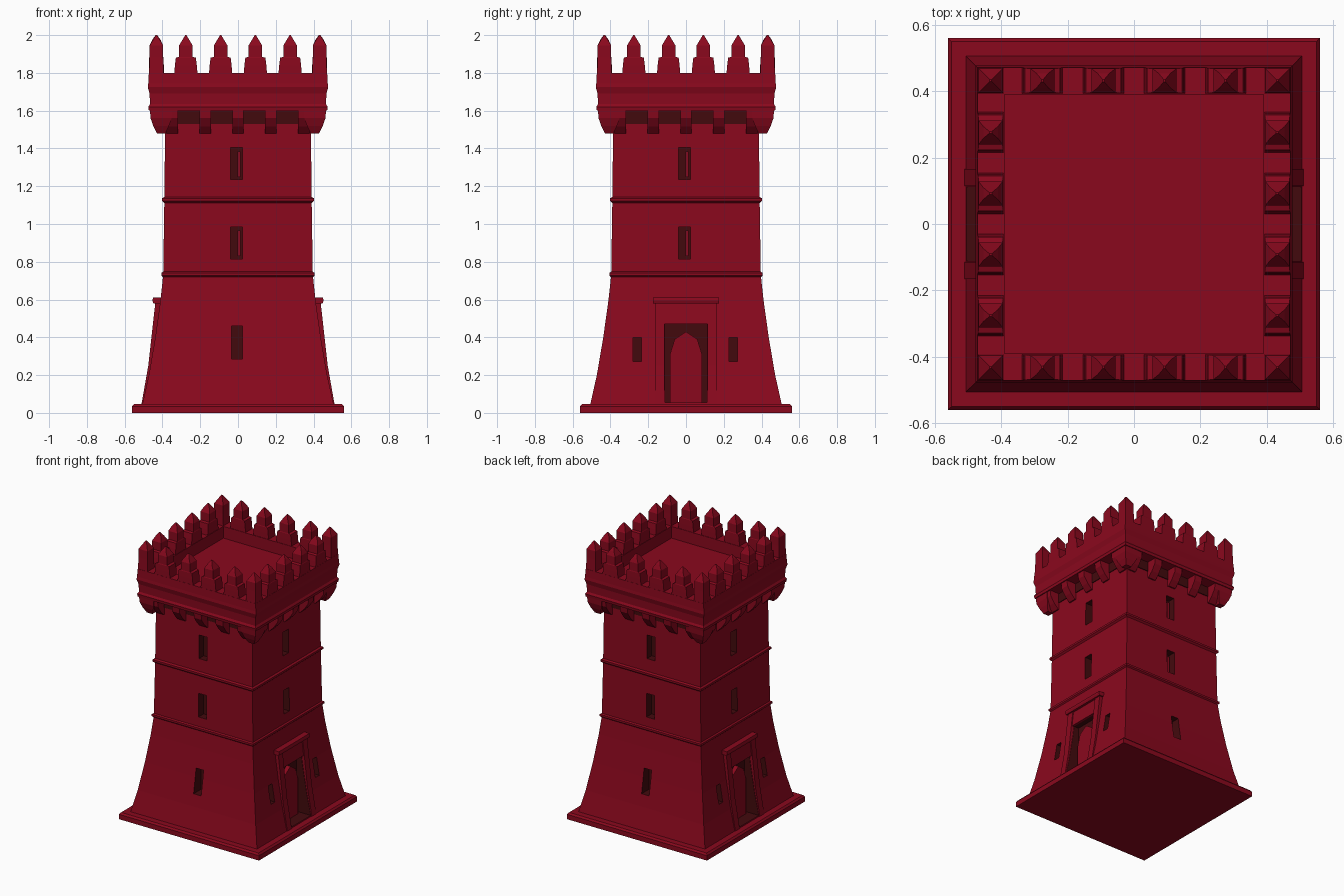
import bpy, bmesh, math
from mathutils import Matrix, Vector

if "Cube" in bpy.data.objects:
    bpy.data.objects.remove(bpy.data.objects["Cube"])


def material(name, rgb):
    m = bpy.data.materials.new(name)
    m.diffuse_color = (*rgb, 1)
    m.use_nodes = True
    m.node_tree.nodes["Principled BSDF"].inputs["Base Color"].default_value = m.diffuse_color
    return m


stone = material("crimson stone", (0.255, 0.0025, 0.0125))
dark = material("dark maroon recess", (0.055, 0.003, 0.004))


def finish(bm, name, index=0):
    bmesh.ops.recalc_face_normals(bm, faces=bm.faces)
    if index:
        for f in bm.faces:
            f.material_index = index
    me = bpy.data.meshes.new(name)
    bm.to_mesh(me)
    bm.free()
    ob = bpy.data.objects.new(name, me)
    me.materials.append(stone)
    me.materials.append(dark)
    bpy.context.collection.objects.link(ob)
    return ob


def loft(bm, rings, cx=0, cy=0, turn=0, closed=False):
    """Stack rectangles (z, half_x, half_y); turn = quarter turns about z."""
    rot = Matrix.Rotation(turn * math.pi / 2, 4, 'Z')
    loops = [[bm.verts.new(rot @ Vector((cx + sx * hx, cy + sy * hy, z)))
              for sx, sy in ((-1, -1), (1, -1), (1, 1), (-1, 1))] for z, hx, hy in rings]
    pairs = list(zip(loops, loops[1:])) + ([(loops[-1], loops[0])] if closed else [])
    for a, b in pairs:
        for i in range(4):
            j = (i + 1) % 4
            bm.faces.new((a[i], a[j], b[j], b[i]))
    if not closed:
        bm.faces.new(loops[0][::-1])
        bm.faces.new(loops[-1])


def square(pts):
    return [(z, h, h) for z, h in pts]


def prism(bm, pts, w, x=0, turn=0):
    """Extrude a (outward, z) side profile across width 2w, on the front side."""
    rot = Matrix.Rotation(turn * math.pi / 2, 4, 'Z')
    a, b = [[bm.verts.new(rot @ Vector((x + s * w, -d, z))) for d, z in pts] for s in (-1, 1)]
    bm.faces.new(a)
    bm.faces.new(b[::-1])
    for i in range(len(pts)):
        j = (i + 1) % len(pts)
        bm.faces.new((a[i], b[i], b[j], a[j]))


def plate(bm, shape, d0, d1, turn=0, x=0):
    """Extrude an (x, z) outline from depth d0 to d1, on the front side."""
    rot = Matrix.Rotation(turn * math.pi / 2, 4, 'Z')
    a, b = [[bm.verts.new(rot @ Vector((x + px, -d, z))) for px, z in shape] for d in (d0, d1)]
    bm.faces.new(a)
    bm.faces.new(b[::-1])
    for i in range(len(shape)):
        j = (i + 1) % len(shape)
        bm.faces.new((a[i], a[j], b[j], b[i]))


def box(bm, d, z0, z1, w, x, turn):
    prism(bm, [(d, z0), (0.7, z0), (0.7, z1), (d, z1)], w, x, turn)


def cut(ob, fill):
    bm = bmesh.new()
    fill(bm)
    cutter = finish(bm, "opening_cutter", 1)    # cut faces become dark
    cutter.hide_render = True
    mod = ob.modifiers.new("openings", 'BOOLEAN')
    mod.operation, mod.solver, mod.object = 'DIFFERENCE', 'EXACT', cutter
    bpy.context.view_layer.objects.active = ob
    bpy.ops.object.modifier_apply(modifier=mod.name)
    bpy.data.objects.remove(cutter)


DOOR_SIDES = (1, 3)

# plinth
bm = bmesh.new()
loft(bm, square([(0, 0.56), (0.035, 0.56), (0.048, 0.55), (0.048, 0.45)]))
finish(bm, "plinth")

# tower body with flared foot, and roof floor on top
bm = bmesh.new()
loft(bm, square([(0.03, 0.51), (0.2, 0.472), (0.4, 0.438), (0.6, 0.41), (0.73, 0.396),
                 (1.12, 0.39), (1.6, 0.385), (1.605, 0.4), (1.715, 0.4)]))
body = finish(bm, "tower_body")


def openings(bm):
    for t in range(4):
        for z in (0.9, 1.32):
            box(bm, 0.335, z - 0.085, z + 0.085, 0.032, -0.008, t)
        if t in DOOR_SIDES:
            for x in (-0.258, 0.25):   # slits beside the door
                box(bm, 0.385, 0.272, 0.4, 0.022, x, t)
            box(bm, 0.39, 0.055, 0.47, 0.112, 0, t)
        else:
            box(bm, 0.37, 0.285, 0.46, 0.03, -0.005, t)


cut(body, openings)

# string courses
bm = bmesh.new()
for z, h in ((0.733, 0.406), (1.128, 0.402)):
    loft(bm, square([(z - 0.02, h - 0.016), (z - 0.006, h), (z + 0.008, h), (z + 0.018, h - 0.016)]))
finish(bm, "string_courses")

# red inner slabs that leave a dark rim in each window
bm = bmesh.new()
for t in range(4):
    for z in (0.9, 1.32):
        box_z = (z - 0.07, z + 0.065)
        plate(bm, [(-0.002, box_z[0]), (0.014, box_z[0]), (0.014, box_z[1]), (-0.002, box_z[1])],
              0.33, 0.35, t)
finish(bm, "window_slabs")

# door surrounds: jambs, lintel, cap and recessed pointed door
jambs, doors = bmesh.new(), bmesh.new()
for t in DOOR_SIDES:
    for s in (-1, 1):
        prism(jambs, [(0.38, 0.04), (0.512, 0.04), (0.475, 0.25), (0.437, 0.59), (0.38, 0.59)], 0.025, s * 0.14, t)
    prism(jambs, [(0.38, 0.47), (0.444, 0.47), (0.43, 0.59), (0.38, 0.59)], 0.116, 0, t)
    prism(jambs, [(0.38, 0.58), (0.448, 0.58), (0.453, 0.595), (0.45, 0.61), (0.38, 0.61)], 0.175, 0, t)
    plate(doors, [(-0.085, 0.05), (0.085, 0.05), (0.085, 0.31), (0.06, 0.39), (0, 0.43),
                  (-0.06, 0.39), (-0.085, 0.31)], 0.38, 0.42, t)
finish(jambs, "door_surrounds")
finish(doors, "doors")

# corbels under the parapet, with corner brackets, and dark arches between them
bm, arches = bmesh.new(), bmesh.new()
for t in range(4):
    for i in range(-2, 3):
        prism(bm, [(0.37, 1.48), (0.395, 1.48), (0.43, 1.515), (0.46, 1.56), (0.466, 1.615), (0.37, 1.615)],
              0.03, i * 0.174, t)
    loft(bm, [(1.48, 0.022, 0.022), (1.52, 0.042, 0.042), (1.56, 0.056, 0.056), (1.615, 0.06, 0.06)],
         0.407, -0.407, t)
    for i in (-1.5, -0.5, 0.5, 1.5):
        plate(arches, [(-0.057, 1.53), (0.057, 1.53), (0.057, 1.598), (-0.057, 1.598)], 0.383, 0.391, t, i * 0.174)
finish(bm, "corbels")
finish(arches, "arch_recesses", 1)

# parapet wall
bm = bmesh.new()
loft(bm, square([(1.6, 0.38), (1.6, 0.472), (1.62, 0.475), (1.635, 0.466), (1.69, 0.468), (1.725, 0.478),
                 (1.745, 0.475), (1.8, 0.472), (1.8, 0.39), (1.69, 0.39)]), closed=True)
finish(bm, "parapet")

# pointed merlons with stepped shoulders
bm = bmesh.new()
for t in range(4):
    for x in (-0.276, -0.092, 0.092, 0.276):
        loft(bm, [(1.79, 0.062, 0.039), (1.84, 0.058, 0.039), (1.88, 0.053, 0.038), (1.885, 0.036, 0.036),
                  (1.945, 0.036, 0.036), (1.975, 0.018, 0.022), (2.0, 0.003, 0.004)], x, -0.432, t)
    loft(bm, [(1.79, 0.039, 0.039), (1.885, 0.036, 0.036), (1.945, 0.036, 0.036),
              (1.975, 0.018, 0.018), (2.0, 0.003, 0.003)], 0.432, -0.432, t)
finish(bm, "merlons")
